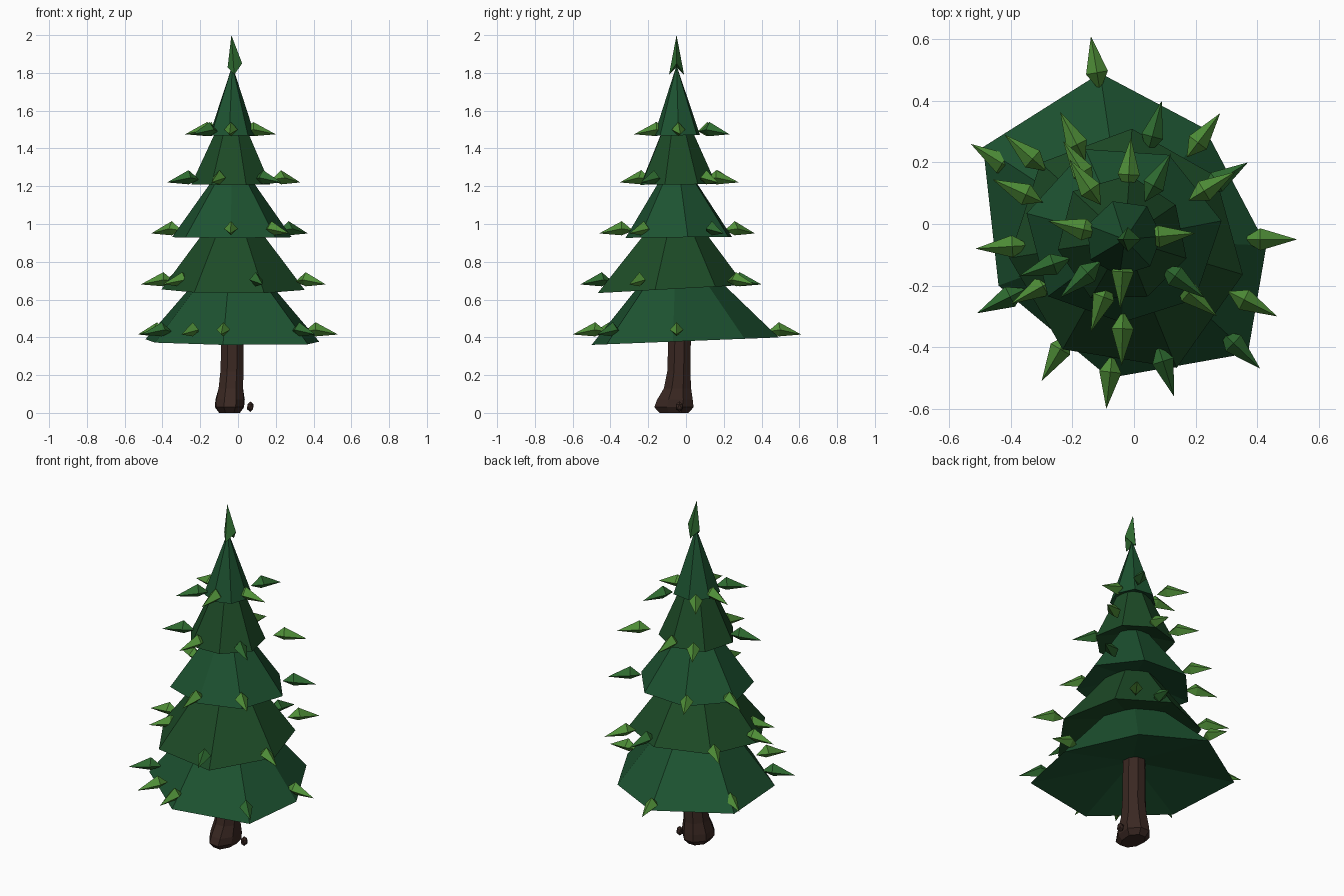
import bpy
from math import cos, sin, radians
from mathutils import Vector

if "Cube" in bpy.data.objects:
    bpy.data.objects.remove(bpy.data.objects["Cube"])

AXIS = Vector((-0.03, -0.05, 0))


def material(name, rgb):
    m = bpy.data.materials.new(name)
    m.diffuse_color = (*rgb, 1)
    m.use_nodes = True
    m.node_tree.nodes["Principled BSDF"].inputs["Base Color"].default_value = m.diffuse_color
    return m


PINE = material("pine_green", (0.012, 0.085, 0.03))
PINE_WARM = material("pine_green_warm", (0.012, 0.07, 0.02))
LEAF = material("leaf_green", (0.08, 0.28, 0.04))
LEAF_DEEP = material("leaf_green_deep", (0.028, 0.15, 0.03))
BARK = material("bark", (0.042, 0.021, 0.016))


def mesh_object(name, verts, faces, mats):
    me = bpy.data.meshes.new(name)
    me.from_pydata([tuple(v) for v in verts], [], faces)
    for m in mats:
        me.materials.append(m)
    ob = bpy.data.objects.new(name, me)
    bpy.context.collection.objects.link(ob)
    return ob


def double_cone(name, ring, first, last, mats):
    """Ring of points closed by a point at either end."""
    n = len(ring)
    faces = [(i, (i + 1) % n, n) for i in range(n)]
    faces += [((i + 1) % n, i, n + 1) for i in range(n)]
    return mesh_object(name, list(ring) + [first, last], faces, mats)


def polar_rim(phase, radii):
    n = len(radii)
    return [(AXIS.x + r * cos(radians(phase + 360 * i / n)),
             AXIS.y + r * sin(radians(phase + 360 * i / n))) for i, r in enumerate(radii)]


# Branch tiers: rim outline, rim height, apex height, hollow height below, tilt
tiers = [
    ([(-.11, .49), (-.49, .25), (-.44, -.20), (-.08, -.50), (.37, -.42), (.43, -.07), (.23, .31)],
     0.38, 0.92, 0.48, 0.04),
    (polar_rim(292, [.45, .40, .36, .36, .37, .38, .41]), 0.66, 1.16, 0.74, 0.055),
    (polar_rim(268, [.27, .30, .32, .31, .32, .33, .31]), 0.93, 1.38, 1.00, 0.01),
    (polar_rim(240, [.22, .20, .21, .20, .21, .23, .22]), 1.21, 1.68, 1.27, 0.01),
    (polar_rim(262, [.12, .12, .12, .13, .13, .13, .13]), 1.47, 1.84, 1.51, 0.01),
]
for k, (rim, z, apex, hollow, tilt) in enumerate(tiers):
    ring = [(x, y, z + tilt * y) for x, y in rim]
    double_cone(f"branch_tier_{k + 1}", ring, AXIS + Vector((0, 0, apex)),
                AXIS + Vector((0, 0, hollow)), [(PINE, PINE_WARM)[k % 2]])

# Leaf spikes: tip positions around each tier, pointing outwards
tips = [
    (0.415, [(-.14, .61), (.53, -.05), (.41, -.47), (-.09, -.60), (-.30, -.51), (-.51, -.29), (-.53, .26)]),
    (0.68, [(.28, .36), (.465, -.30), (.13, -.56), (-.515, -.08), (-.42, .29), (.09, .40), (-.40, -.26)]),
    (0.95, [(-.46, .145), (-.24, .365), (.37, .20), (-.04, -.46), (.27, -.30)]),
    (1.22, [(.33, .17), (-.01, .28), (-.375, -.17), (-.14, -.35), (-.23, .27), (.23, -.24)]),
    (1.475, [(-.28, .01), (.20, -.03), (.12, .23), (-.045, -.275), (-.21, .21), (-.24, -.24)]),
]
UP = Vector((0, 0, 1))
for k, (z, points) in enumerate(tips):
    for j, (x, y) in enumerate(points):
        out = (Vector((x, y, 0)) - AXIS).normalized()
        side = UP.cross(out)
        tip = Vector((x, y, z))
        mid = tip - out * 0.12 + UP * 0.025
        ring = [mid + side * 0.036, mid + UP * 0.04, mid - side * 0.036, mid - UP * 0.035]
        back = tip - out * 0.18 + UP * 0.015
        double_cone(f"leaf_spike_{k + 1}_{j + 1}", ring, back, tip,
                    [LEAF_DEEP if j % 3 == 2 else LEAF])

# Top spike
double_cone("top_spike",
            [(.022, -.05, 1.85), (-.02, -.09, 1.79), (-.055, -.05, 1.83), (-.02, -.01, 1.79)],
            (-.035, -.05, 2.0), (-.025, -.05, 1.83), [LEAF_DEEP])

# Trunk: eight-sided rings with a flared, uneven foot (z, x, y, x radius, y radius)
rings = [(0.0, -.045, -.06, .055, .08), (.03, -.045, -.06, .077, .108), (.07, -.042, -.055, .078, .098),
         (.13, -.038, -.045, .070, .078), (.22, -.032, -.038, .066, .066), (.48, -.028, -.032, .062, .064)]
N = 8
verts, faces = [], []
for z, x, y, rx, ry in rings:
    for i in range(N):
        a = 2 * 3.14159265 * (i + 0.5) / N
        f = 1 + (0.08 if i % 3 == 0 and z < 0.1 else 0)
        verts.append((x + rx * f * cos(a), y + ry * f * sin(a), z))
for r in range(len(rings) - 1):
    for i in range(N):
        j = (i + 1) % N
        faces.append((r * N + i, r * N + j, (r + 1) * N + j, (r + 1) * N + i))
faces += [tuple(reversed(range(N))), tuple(range(len(verts) - N, len(verts)))]
mesh_object("trunk", verts, faces, [BARK])

# Loose bark chip beside the trunk
bpy.ops.mesh.primitive_ico_sphere_add(subdivisions=1, radius=1, location=(.065, -.035, .033))
chip = bpy.context.object
chip.name = "bark_chip"
chip.scale = (.02, .022, .028)
chip.data.materials.append(BARK)
